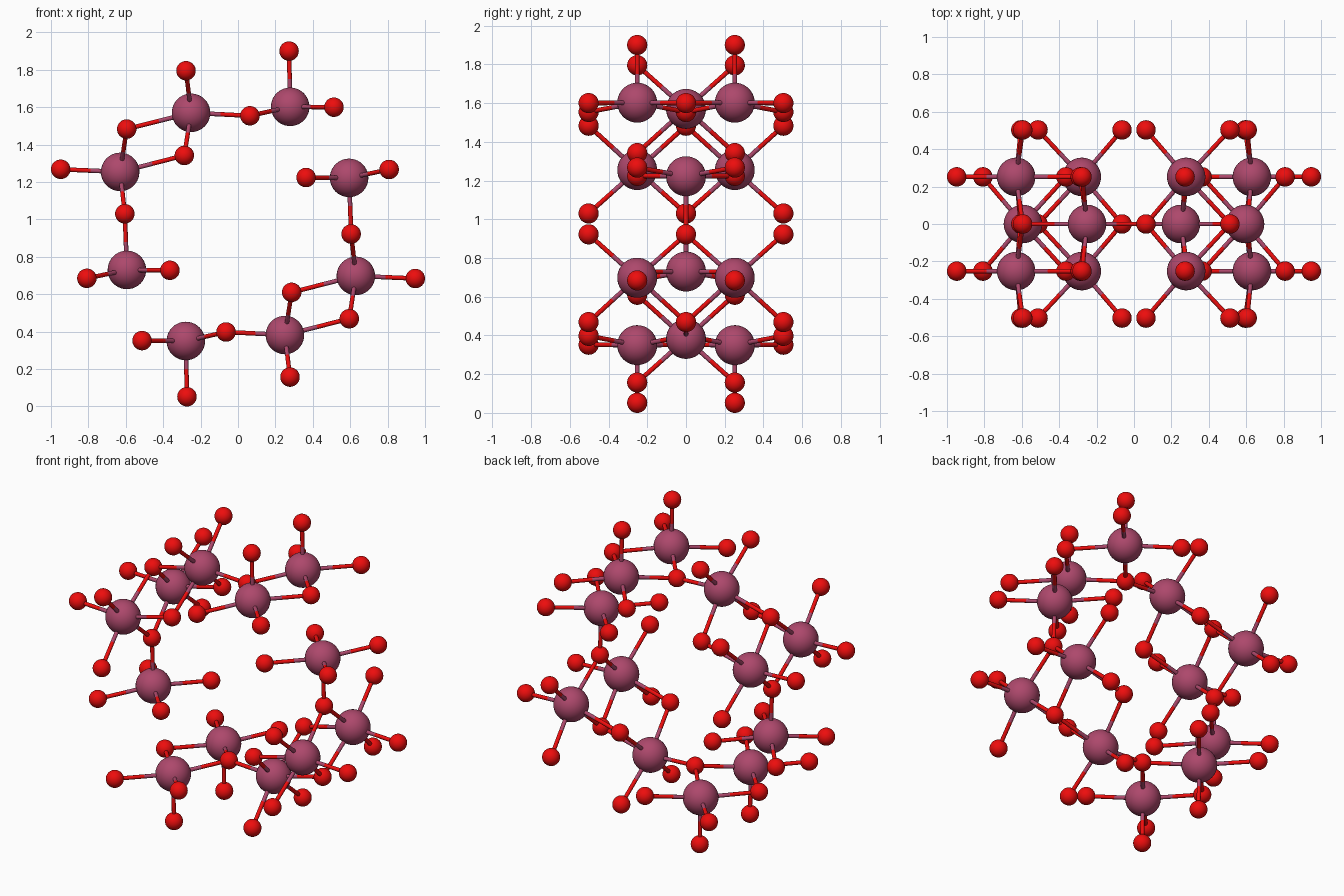
import bpy, bmesh
from mathutils import Vector, Matrix

if "Cube" in bpy.data.objects:
    bpy.data.objects.remove(bpy.data.objects["Cube"])

METAL_R, OXY_R, BOND_R, BOND_MAX = 0.103, 0.052, 0.012, 0.37
CENTRE_Z = 0.976
MID, PAIR, TRIPLE = (0.0,), (-0.252, 0.252), (-0.503, 0.0, 0.503)

# Half of the cluster as (x, z, depths); the rest follows by inversion
metals_half = [(-0.251, 1.57, MID), (0.279, 1.602, PAIR),
               (-0.630, 1.254, PAIR), (-0.594, 0.73, MID)]
oxygens_half = [(-0.278, 1.795, PAIR), (0.273, 1.90, PAIR), (-0.595, 1.483, TRIPLE),
                (-0.287, 1.342, PAIR), (0.064, 1.554, TRIPLE), (0.513, 1.60, TRIPLE),
                (-0.948, 1.268, PAIR), (-0.605, 1.03, TRIPLE),
                (-0.808, 0.685, PAIR), (-0.364, 0.728, PAIR)]


def expand(rows):
    pts = [Vector((x, y, z)) for x, z, ys in rows for y in ys]
    return pts + [Vector((-p.x, -p.y, 2 * CENTRE_Z - p.z)) for p in pts]


def material(name, colour):
    m = bpy.data.materials.new(name)
    m.diffuse_color = (*colour, 1)
    m.use_nodes = True
    m.node_tree.nodes["Principled BSDF"].inputs["Base Color"].default_value = m.diffuse_color
    return m


def smooth_mesh(name, bm, mat):
    me = bpy.data.meshes.new(name)
    bm.to_mesh(me)
    bm.free()
    me.materials.append(mat)
    for p in me.polygons:
        p.use_smooth = True
    return me


def add_object(name, mesh, loc=(0, 0, 0)):
    ob = bpy.data.objects.new(name, mesh)
    ob.location = loc
    bpy.context.collection.objects.link(ob)
    return ob


def atoms(name, points, radius, mat):
    bm = bmesh.new()
    bmesh.ops.create_uvsphere(bm, u_segments=32, v_segments=20, radius=radius)
    me = smooth_mesh(name, bm, mat)
    for i, p in enumerate(points):
        add_object(f"{name}_{i + 1}", me, p)


def sticks(name, segments, mat):
    bm = bmesh.new()
    for a, b in segments:
        d = b - a
        mtx = Matrix.Translation((a + b) / 2) @ d.to_track_quat('Z', 'Y').to_matrix().to_4x4()
        bmesh.ops.create_cone(bm, cap_ends=False, segments=12, radius1=BOND_R,
                              radius2=BOND_R, depth=d.length, matrix=mtx)
    add_object(name, smooth_mesh(name, bm, mat))


mauve = material("mauve", (0.42, 0.065, 0.15))
red = material("red", (0.85, 0.004, 0.004))
metals, oxygens = expand(metals_half), expand(oxygens_half)

# Balls
atoms("metal_atom", metals, METAL_R, mauve)
atoms("oxygen_atom", oxygens, OXY_R, red)

# Two-coloured bonds between neighbouring metal and oxygen atoms
bonds = [(m, o) for m in metals for o in oxygens if (m - o).length < BOND_MAX]
sticks("metal_bond_halves", [(m, (m + o) / 2) for m, o in bonds], mauve)
sticks("oxygen_bond_halves", [((m + o) / 2, o) for m, o in bonds], red)
